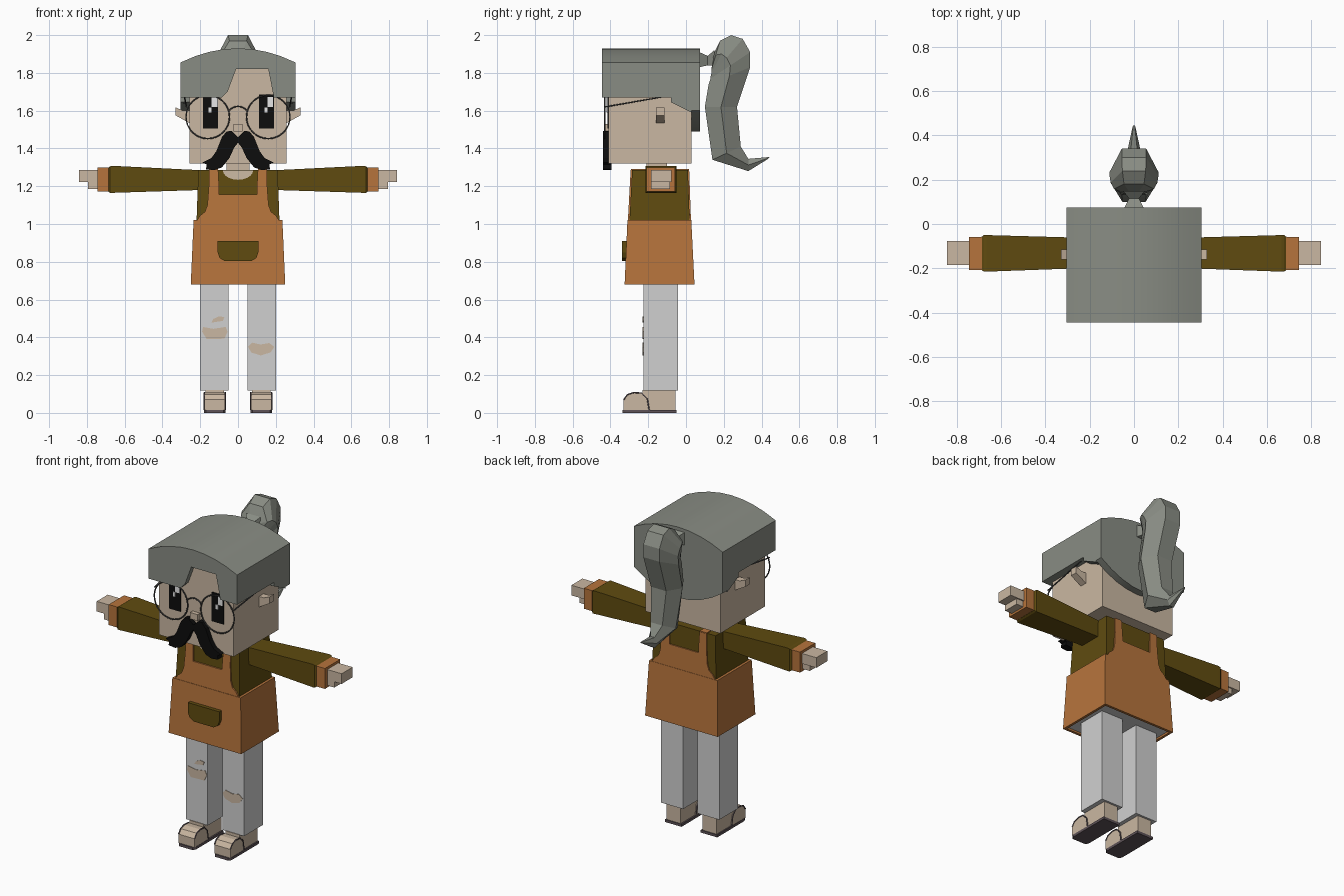
import bpy, bmesh, math

cube = bpy.data.objects.get("Cube")
if cube:
    bpy.data.objects.remove(cube, do_unlink=True)


def material(name, r, g, b):
    m = bpy.data.materials.new(name)
    m.use_nodes = True
    m.diffuse_color = (r, g, b, 1)
    bsdf = next(n for n in m.node_tree.nodes if n.type == 'BSDF_PRINCIPLED')
    bsdf.inputs["Base Color"].default_value = (r, g, b, 1)
    bsdf.inputs["Roughness"].default_value = 0.8
    return m


HAIR = material("hair grey", .25, .265, .23)
SKIN = material("skin beige", .59, .475, .36)
SHIRT = material("shirt olive", .115, .07, .005)
ORANGE = material("apron orange", .47, .175, .045)
PANTS = material("trouser grey", .63, .63, .63)
BLACK = material("black", .004, .004, .004)
WHITE = material("white", .85, .85, .85)
SHOE = material("sole plum", .11, .085, .095)
FRAME = material("frame grey", .07, .07, .07)


def loft(name, rings, mat):
    """Skin a list of equal-length point rings and cap both ends."""
    bm = bmesh.new()
    loops = [[bm.verts.new(p) for p in ring] for ring in rings]
    n = len(loops[0])
    for a, b in zip(loops, loops[1:]):
        for i in range(n):
            bm.faces.new((a[i], a[(i + 1) % n], b[(i + 1) % n], b[i]))
    bm.faces.new(loops[0])
    bm.faces.new(loops[-1])
    bmesh.ops.recalc_face_normals(bm, faces=bm.faces)
    me = bpy.data.meshes.new(name)
    bm.to_mesh(me)
    bm.free()
    me.materials.append(mat)
    ob = bpy.data.objects.new(name, me)
    bpy.context.collection.objects.link(ob)
    return ob


def rect_z(x0, x1, y0, y1, z):
    return [(x0, y0, z), (x1, y0, z), (x1, y1, z), (x0, y1, z)]


def rect_x(x, y0, y1, z0, z1):
    return [(x, y0, z0), (x, y1, z0), (x, y1, z1), (x, y0, z1)]


def box(name, x0, x1, y0, y1, z0, z1, mat):
    return loft(name, [rect_z(x0, x1, y0, y1, z) for z in (z0, z1)], mat)


def prism_y(name, pts, y0, y1, mat, lean=0, top=0):
    """Extrude an x-z outline along y, optionally leaning below a height."""
    return loft(name, [[(x, y + lean * (top - z), z) for x, z in pts] for y in (y0, y1)], mat)


def prism_x(name, pts, x0, x1, mat):
    return loft(name, [[(x, y, z) for y, z in pts] for x in (x0, x1)], mat)


def tube(name, pts, radius, mat, cyclic=False):
    cu = bpy.data.curves.new(name, 'CURVE')
    cu.dimensions = '3D'
    cu.bevel_depth = radius
    cu.bevel_resolution = 1
    sp = cu.splines.new('POLY')
    sp.points.add(len(pts) - 1)
    for p, co in zip(sp.points, pts):
        p.co = (*co, 1)
    sp.use_cyclic_u = cyclic
    cu.materials.append(mat)
    ob = bpy.data.objects.new(name, cu)
    bpy.context.collection.objects.link(ob)
    bpy.ops.object.select_all(action='DESELECT')
    ob.select_set(True)
    bpy.context.view_layer.objects.active = ob
    bpy.ops.object.convert(target='MESH')
    return ob


def both(half):
    """Complete a left-right symmetric outline from its +x half."""
    return half + [(-x, z) for x, z in reversed(half) if x > 0]


# Head, neck, nose
box("head", -.257, .257, -.41, .03, 1.32, 1.84, SKIN)
box("neck", -.06, .06, -.21, -.10, 1.24, 1.33, SKIN)
box("nose", -.025, .025, -.435, -.40, 1.49, 1.53, SKIN)

# Hair: arched cap, fringe, back and side panels
arch = [(x / 8 * .305, 1.93 - .075 * (x / 8) ** 2) for x in range(-8, 9, 2)]
fringe = [(.305, 1.67), (.19, 1.67), (.16, 1.82), (-.01, 1.82), (-.055, 1.70),
          (-.085, 1.67), (-.305, 1.67)]
nape = [(x / 4 * .305, 1.49 + .11 * (x / 4) ** 2) for x in range(4, -5, -1)]
hair = [prism_y("hair_cap", arch + [(.305, 1.82), (-.305, 1.82)], -.41, .03, HAIR),
        prism_y("hair_fringe", arch + fringe, -.445, -.41, HAIR),
        prism_y("hair_back", arch + nape, .03, .075, HAIR)]
bpy.ops.object.select_all(action='DESELECT')
for ob in hair:
    ob.select_set(True)
bpy.context.view_layer.objects.active = hair[0]
bpy.ops.object.shade_smooth_by_angle(angle=math.radians(30))
panel = [(-.41, 1.83), (-.41, 1.67), (-.08, 1.67), (-.08, 1.645), (.03, 1.59), (.03, 1.83)]
for s, side in ((1, "left"), (-1, "right")):
    prism_x("hair_panel_" + side, panel, s * .25, s * .305, HAIR)

# Ponytail: tie and faceted tail
loft("hair_tie", [[(x * w, y, z0), (-x * w, y, z0), (-x * w, y, z1), (x * w, y, z1)]
                  for x, w, y, z0, z1 in ((1, .045, .07, 1.83, 1.91), (1, .022, .115, 1.84, 1.89),
                                          (1, .05, .15, 1.84, 1.92))], HAIR)
tail = [(.14, 1.86, .15, 1.91, .05), (.135, 1.82, .18, 1.97, .09), (.135, 1.80, .24, 2.0, .105),
        (.13, 1.78, .30, 1.98, .11), (.13, 1.77, .34, 1.91, .11), (.12, 1.74, .34, 1.83, .11),
        (.10, 1.62, .27, 1.62, .105), (.14, 1.34, .29, 1.41, .08), (.33, 1.28, .33, 1.345, .03),
        (.435, 1.345, .445, 1.355, .006)]
rings = []
for ay, az, by, bz, w in tail:
    my, mz = (ay + by) / 2, (az + bz) / 2
    rings.append([(-w / 2, ay, az), (w / 2, ay, az), (w, my, mz),
                  (w / 2, by, bz), (-w / 2, by, bz), (-w, my, mz)])
loft("ponytail", rings, HAIR)

# Eyes with highlights
for cx, side in ((.15, "left"), (-.145, "right")):
    box("eye_" + side, cx - .04, cx + .04, -.416, -.40, 1.505, 1.685, BLACK)
    box("eye_shine_" + side, cx + .006, cx + .036, -.42, -.412, 1.62, 1.672, WHITE)
    box("eye_glint_" + side, cx - .01, cx + .006, -.42, -.412, 1.59, 1.618, WHITE)

# Moustache
for s, side in ((1, "left"), (-1, "right")):
    curl = [(0, 1.46), (.035, 1.493), (.06, 1.49), (.085, 1.46), (.115, 1.385), (.14, 1.35),
            (.19, 1.325), (.165, 1.315), (.17, 1.29), (.125, 1.285), (.085, 1.30),
            (.045, 1.35), (.02, 1.405), (0, 1.43)]
    prism_y("moustache_" + side, [(s * x, z) for x, z in curl], -.44, -.395, BLACK)

# Glasses
for s, side in ((1, "left"), (-1, "right")):
    ring = [(s * .16 + .115 * math.cos(a * math.pi / 16), -.43,
             1.567 + .115 * math.sin(a * math.pi / 16)) for a in range(32)]
    tube("glasses_rim_" + side, ring, .004, FRAME, True)
    tube("glasses_temple_" + side, [(s * .273, -.43, 1.62), (s * .285, -.08, 1.68),
                                    (s * .285, -.07, 1.64)], .004, FRAME)
tube("glasses_bridge", [(x * .0125, -.43, 1.623 - .0015 * x * x) for x in range(-4, 5)], .004, FRAME)

# Shirt body, neckline
loft("shirt_body", [rect_z(-.22, .22, -.30, .02, 1.0), rect_z(-.21, .21, -.285, .01, 1.285)], SHIRT)
neckline = [(.08 * math.cos(a), 1.284 - .05 * math.sin(a)) for a in (i * math.pi / 10 for i in range(11))]
prism_y("neckline", neckline, -.289, -.28, SKIN, -.055, 1.285)

# Apron skirt with a recessed grey underside
skirt = loft("apron_skirt", [rect_z(-.25, .25, -.325, .045, .68),
                             rect_z(-.235, .235, -.31, .028, 1.02)], ORANGE)
skirt.data.materials.append(PANTS)
bm = bmesh.new()
bm.from_mesh(skirt.data)
bm.normal_update()
base = min(bm.faces, key=lambda f: f.normal.z)
bmesh.ops.inset_individual(bm, faces=[base], thickness=.022)
rim = bmesh.ops.extrude_discrete_faces(bm, faces=[base])["faces"][0]
walls = list({v for v in rim.verts})
bmesh.ops.translate(bm, verts=walls, vec=(0, 0, .012))
rim.material_index = 1
bm.to_mesh(skirt.data)
bm.free()

# Apron bib and straps, front and back
bib = both([(.10, 1.155), (.10, 1.19), (.105, 1.285), (.153, 1.285), (.155, 1.19), (.162, 1.10),
            (.175, 1.065), (.20, 1.045), (.22, 1.015)])
prism_y("bib_front", bib, -.293, -.28, ORANGE, -.055, 1.285)
prism_y("bib_back", bib, .005, .017, ORANGE, .035, 1.285)
for s, side in ((1, "left"), (-1, "right")):
    box("shoulder_strap_" + side, s * .105, s * .153, -.29, .015, 1.28, 1.29, ORANGE)

# Pocket
prism_y("pocket", both([(.108, .91), (.108, .85), (.097, .82), (.07, .803)]), -.338, -.30, SHIRT)

for s, side in ((1, "left"), (-1, "right")):
    # Arm: sleeve, cuff, hand
    loft("sleeve_" + side, [rect_x(s * .20, -.198, -.063, 1.18, 1.285),
                            rect_x(s * .665, -.215, -.05, 1.165, 1.308),
                            rect_x(s * .677, -.215, -.05, 1.165, 1.305),
                            rect_x(s * .688, -.207, -.058, 1.172, 1.298)], SHIRT)
    box("cuff_" + side, s * .685, s * .744, -.208, -.058, 1.173, 1.30, ORANGE)
    box("hand_" + side, s * .74, s * .843, -.185, -.077, 1.222, 1.285, SKIN)
    box("palm_" + side, s * .74, s * .793, -.185, -.085, 1.186, 1.225, SKIN)
    # Ear
    prism_y("ear_" + side, [(s * .25, 1.60), (s * .29, 1.6), (s * .33, 1.617), (s * .33, 1.575),
                            (s * .25, 1.53)], -.16, -.115, SKIN)
    # Leg, foot, shoe
    box("leg_" + side, s * .05, s * .20, -.226, -.042, .118, .70, PANTS)
    box("heel_" + side, s * .075, s * .172, -.23, -.055, .01, .12, SKIN)
    toe = [(-.33, .015), (-.33, .07), (-.31, .097), (-.275, .108), (-.235, .105),
           (-.205, .075), (-.195, .015)]
    prism_x("toe_" + side, toe, s * .068, s * .178, SKIN)
    loft("sole_" + side, [[(s * (.123 + k * w), y, z) for k, y in
                           ((-1, -.05), (1, -.05), (1, -.32), (.8, -.337), (-.8, -.337), (-1, -.32))]
                          for w, z in ((.057, 0), (.057, .016))], SHOE)
    for x in (.068, .178):
        tube("shoe_trim_" + side, [(s * x, y, z) for y, z in toe[1:]], .004, SHOE)

# Torn knees
tears = {"tear_right_knee": [(-.185, .455), (-.13, .445), (-.065, .455), (-.055, .43), (-.072, .393),
                             (-.165, .39), (-.19, .43)],
         "tear_right_thigh": [(-.14, .478), (-.13, .498), (-.10, .511), (-.072, .507), (-.08, .487)],
         "tear_left_knee": [(.053, .35), (.075, .372), (.12, .362), (.165, .37), (.192, .35),
                            (.172, .32), (.12, .304), (.07, .32)]}
for name, outline in tears.items():
    prism_y(name, outline, -.229, -.222, SKIN)
